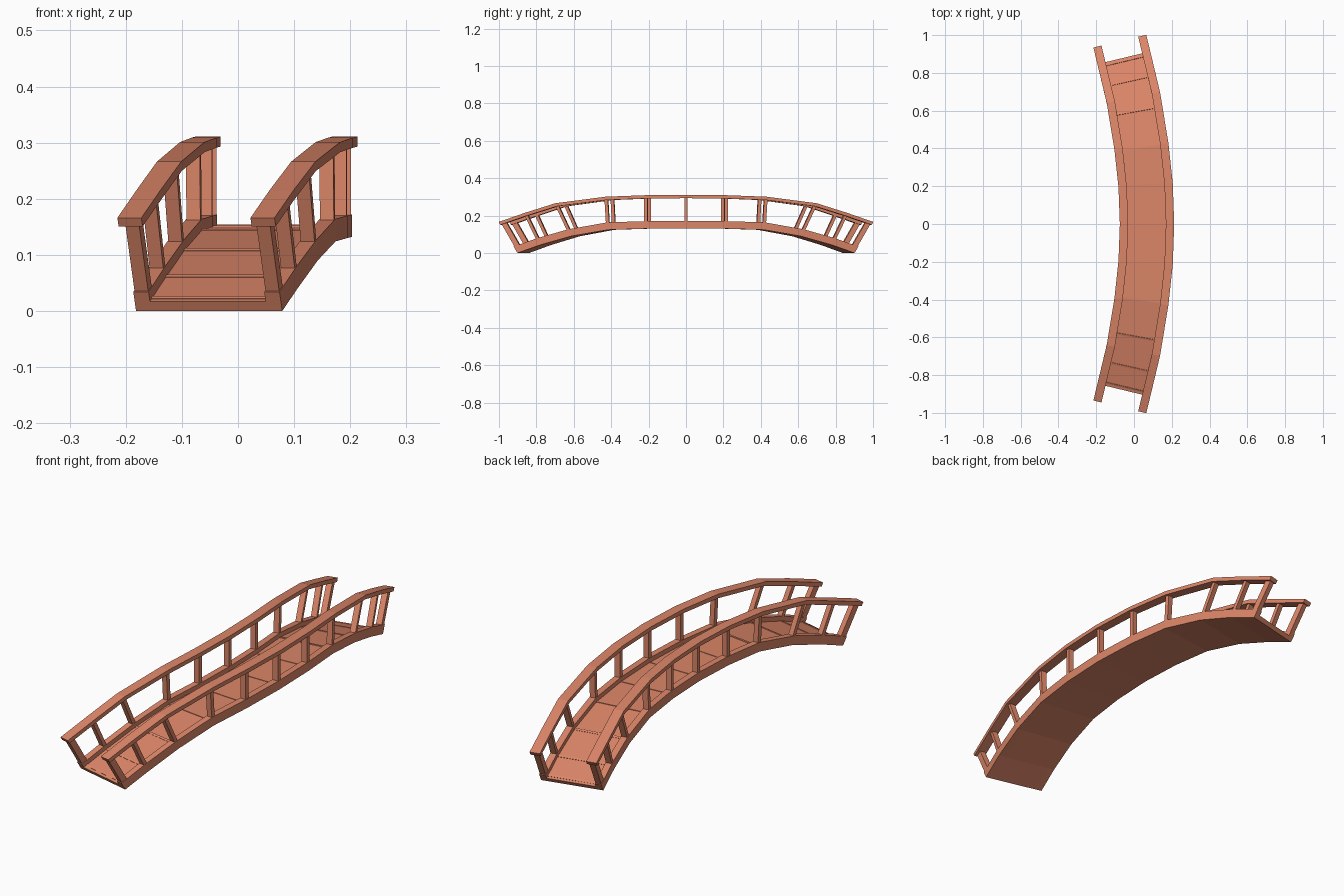
import bpy
import bmesh
from mathutils import Vector

if "Cube" in bpy.data.objects:
    bpy.data.objects.remove(bpy.data.objects["Cube"])

mat = bpy.data.materials.new("red_wood")
mat.diffuse_color = (0.72, 0.24, 0.14, 1)
mat.use_nodes = True
mat.node_tree.nodes["Principled BSDF"].inputs["Base Color"].default_value = mat.diffuse_color

# Half profiles (y, z) from mid-span to one end, and plan curve (y, x)
DECK = [(0, .132), (.205, .13), (.40, .124), (.59, .09), (.75, .043), (.87, 0)]
RAIL = [(0, .311), (.205, .309), (.41, .301), (.67, .266), (.83, .214), (.968, .166)]
PLAN = [(0, .069), (.2, .062), (.4, .041), (.66, -.001), (.968, -.075)]


def plan_x(y):
    y = abs(y)
    for (a, xa), (b, xb) in zip(PLAN, PLAN[1:]):
        if y <= b + 1e-6:
            return xa + (xb - xa) * (y - a) / (b - a)


def full(half):
    pts = [Vector((plan_x(y), y, z)) for y, z in half]
    other = [Vector((p.x, -p.y, p.z)) for p in pts[:0:-1]]
    return other + pts


deck_pts, rail_pts = full(DECK), full(RAIL)
ups = [(r - d).normalized() for d, r in zip(deck_pts, rail_pts)]


def laterals(pts):
    out = []
    for i in range(len(pts)):
        t = Vector((0, 0, 0))
        for a, b in ((i - 1, i), (i, i + 1)):
            if a >= 0 and b < len(pts):
                d = pts[b] - pts[a]
                t += Vector((d.x, d.y, 0)).normalized()
        out.append(Vector((t.y, -t.x, 0)).normalized())
    return out


deck_lat, rail_lat = laterals(deck_pts), laterals(rail_pts)


def sample(values, t):
    i = min(int(t), len(values) - 2)
    return values[i].lerp(values[i + 1], t - i)


def add_tube(bm, rings):
    vs = [[bm.verts.new(p) for p in ring] for ring in rings]
    for a, b in zip(vs, vs[1:]):
        for k in range(4):
            n = (k + 1) % 4
            bm.faces.new((a[k], a[n], b[n], b[k]))
    bm.faces.new(vs[0])
    bm.faces.new(vs[-1])


def finish(bm, name):
    bmesh.ops.recalc_face_normals(bm, faces=bm.faces)
    me = bpy.data.meshes.new(name)
    bm.to_mesh(me)
    bm.free()
    me.materials.append(mat)
    bpy.context.collection.objects.link(bpy.data.objects.new(name, me))


def sweep(name, pts, lat, u0, u1, h0, h1):
    bm = bmesh.new()
    add_tube(bm, [[p + l * u + w * h for u, h in ((u0, h0), (u1, h0), (u1, h1), (u0, h1))]
                  for p, l, w in zip(pts, lat, ups)])
    finish(bm, name)


# Deck, side beams and handrails
sweep("deck", deck_pts, deck_lat, -.108, .108, 0, .02)
for side, s in (("left", -1), ("right", 1)):
    lo, hi = sorted((s * .106, s * .134))
    sweep(side + "_beam", deck_pts, deck_lat, lo, hi, 0, .04)
    lo, hi = sorted((s * .1, s * .144))
    sweep(side + "_handrail", rail_pts, rail_lat, lo, hi, -.018, 0)

# Posts, thicker at the two ends
stations = [.13] + list(range(1, 10)) + [9.87]
for side, s in (("left", -1), ("right", 1)):
    bm = bmesh.new()
    for t in stations:
        depth = .016 if t in (.13, 9.87) else .009
        rings = []
        for pts, lat, off in ((deck_pts, deck_lat, .03), (rail_pts, rail_lat, -.01)):
            l = sample(lat, t)
            fwd = Vector((-l.y, l.x, 0)) * depth
            c = sample(pts, t) + sample(ups, t) * off + l * s * .12
            rings.append([c + l * a * .0125 + fwd * b
                          for a, b in ((-1, -1), (1, -1), (1, 1), (-1, 1))])
        add_tube(bm, rings)
    finish(bm, side + "_posts")

# Thin battens across the deck at each post
bm = bmesh.new()
for t in stations:
    rings = []
    l, w = sample(deck_lat, t), sample(ups, t)
    fwd = l.cross(w) * -.005
    for u in (-.107, .107):
        c = sample(deck_pts, t) + l * u + w * .02
        rings.append([c + fwd * b + w * h
                      for b, h in ((-1, -.002), (1, -.002), (1, .002), (-1, .002))])
    add_tube(bm, rings)
finish(bm, "deck_battens")
